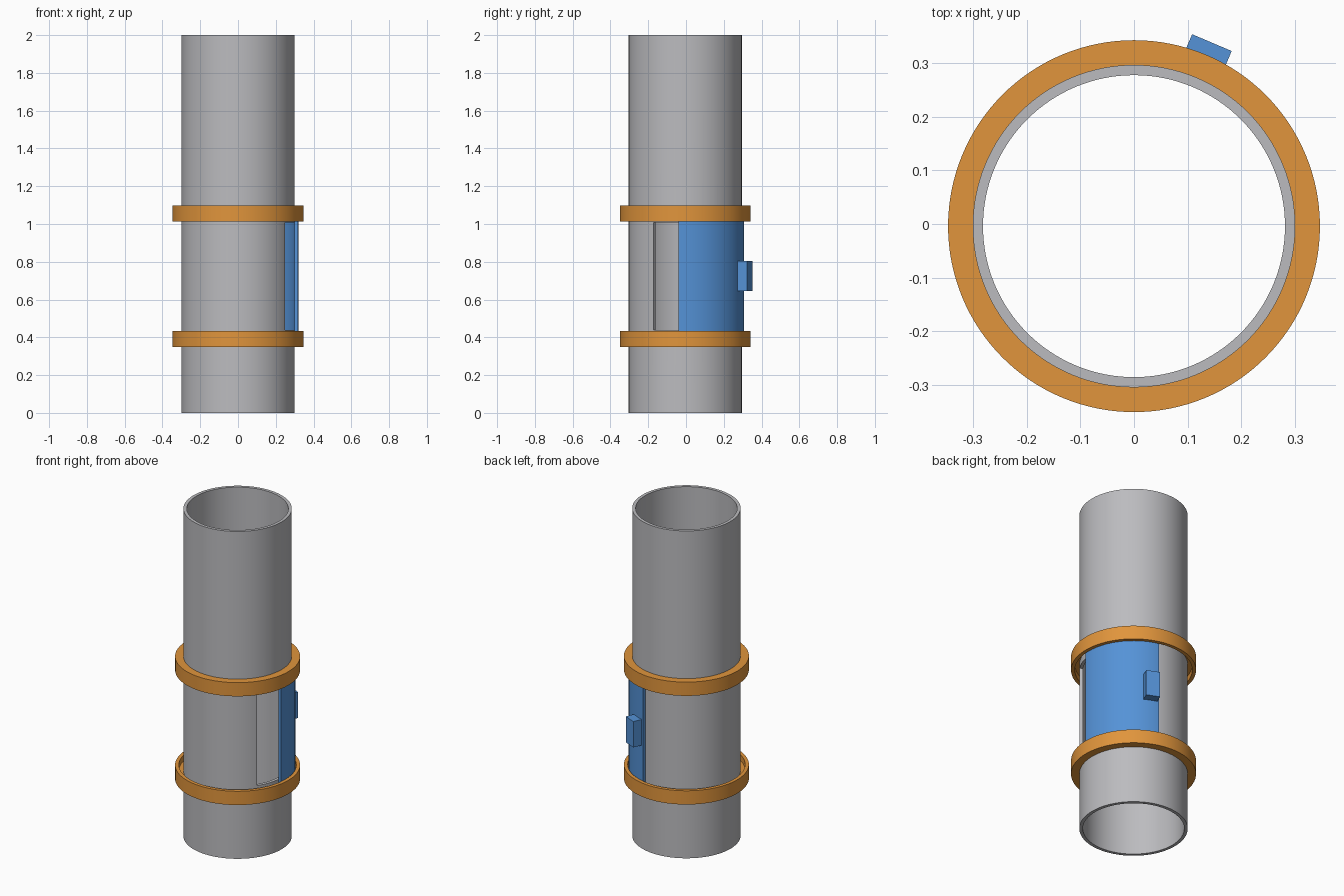
import bpy, bmesh, math
from mathutils import Matrix

if "Cube" in bpy.data.objects:
    bpy.data.objects.remove(bpy.data.objects["Cube"], do_unlink=True)

CENTRE_Y = -0.004


def material(name, rgb):
    mat = bpy.data.materials.new(name)
    mat.use_nodes = True
    mat.diffuse_color = (*rgb, 1)
    mat.node_tree.nodes["Principled BSDF"].inputs["Base Color"].default_value = (*rgb, 1)
    return mat


GREY = material("pipe grey", (0.5, 0.5, 0.52))
ORANGE = material("rail orange", (0.75, 0.3, 0.045))
BLUE = material("door blue", (0.09, 0.29, 0.68))


def finish(name, bm, mat):
    bmesh.ops.recalc_face_normals(bm, faces=bm.faces[:])
    mesh = bpy.data.meshes.new(name)
    bm.to_mesh(mesh)
    bm.free()
    mesh.materials.append(mat)
    obj = bpy.data.objects.new(name, mesh)
    obj.location.y = CENTRE_Y
    bpy.context.collection.objects.link(obj)
    return obj


def smooth(obj):
    bpy.ops.object.select_all(action="DESELECT")
    obj.select_set(True)
    bpy.context.view_layer.objects.active = obj
    bpy.ops.object.shade_smooth_by_angle(angle=math.radians(30))


def sweep(name, profile, mat, start=0, end=360, steps=128):
    """Sweep a closed (radius, z) profile around the axis, in degrees."""
    bm = bmesh.new()
    full = end - start == 360
    rows = []
    for i in range(steps if full else steps + 1):
        a = math.radians(start + (end - start) * i / steps)
        rows.append([bm.verts.new((r * math.cos(a), r * math.sin(a), z)) for r, z in profile])
    n = len(profile)
    for i in range(steps):
        a, b = rows[i], rows[(i + 1) % len(rows)]
        for j in range(n):
            k = (j + 1) % n
            bm.faces.new((a[j], b[j], b[k], a[k]))
    if not full:
        bm.faces.new(rows[0])
        bm.faces.new(rows[-1])
    return finish(name, bm, mat)


def box_profile(r0, r1, z0, z1):
    return [(r0, z0), (r1, z0), (r1, z1), (r0, z1)]


# Pipe with a window cut in its side
pipe = sweep("pipe", box_profile(0.281, 0.3, 0, 2), GREY)
cutter = sweep("window_cutter", box_profile(0.2, 0.4, 0.438, 1.008), GREY, -34, 34, 8)
cutter.hide_render = True
cut = pipe.modifiers.new("window", "BOOLEAN")
cut.operation = "DIFFERENCE"
cut.solver = "EXACT"
cut.object = cutter
bpy.context.view_layer.objects.active = pipe
bpy.ops.object.modifier_apply(modifier=cut.name)
bpy.data.objects.remove(cutter, do_unlink=True)
smooth(pipe)

# Two facing guide rails, each with a channel for the door
MID_Z = 0.724
rail = [(0.299, 0.374), (0.346, 0.374), (0.346, 0.29), (0.325, 0.29), (0.325, 0.325), (0.299, 0.325)]
for name, side in (("upper_rail", 1), ("lower_rail", -1)):
    smooth(sweep(name, [(r, MID_Z + side * z) for r, z in rail], ORANGE))

# Curved sliding door, partly open
smooth(sweep("sliding_door", box_profile(0.301, 0.32, 0.41, 1.038), BLUE, -6.4, 76, 32))

# Door handle
bm = bmesh.new()
bmesh.ops.create_cube(bm, size=1, matrix=Matrix.Rotation(math.radians(67), 4, "Z")
                      @ Matrix.Translation((0.344, 0, MID_Z))
                      @ Matrix.Diagonal((0.054, 0.08, 0.158, 1)))
finish("door_handle", bm, BLUE)
